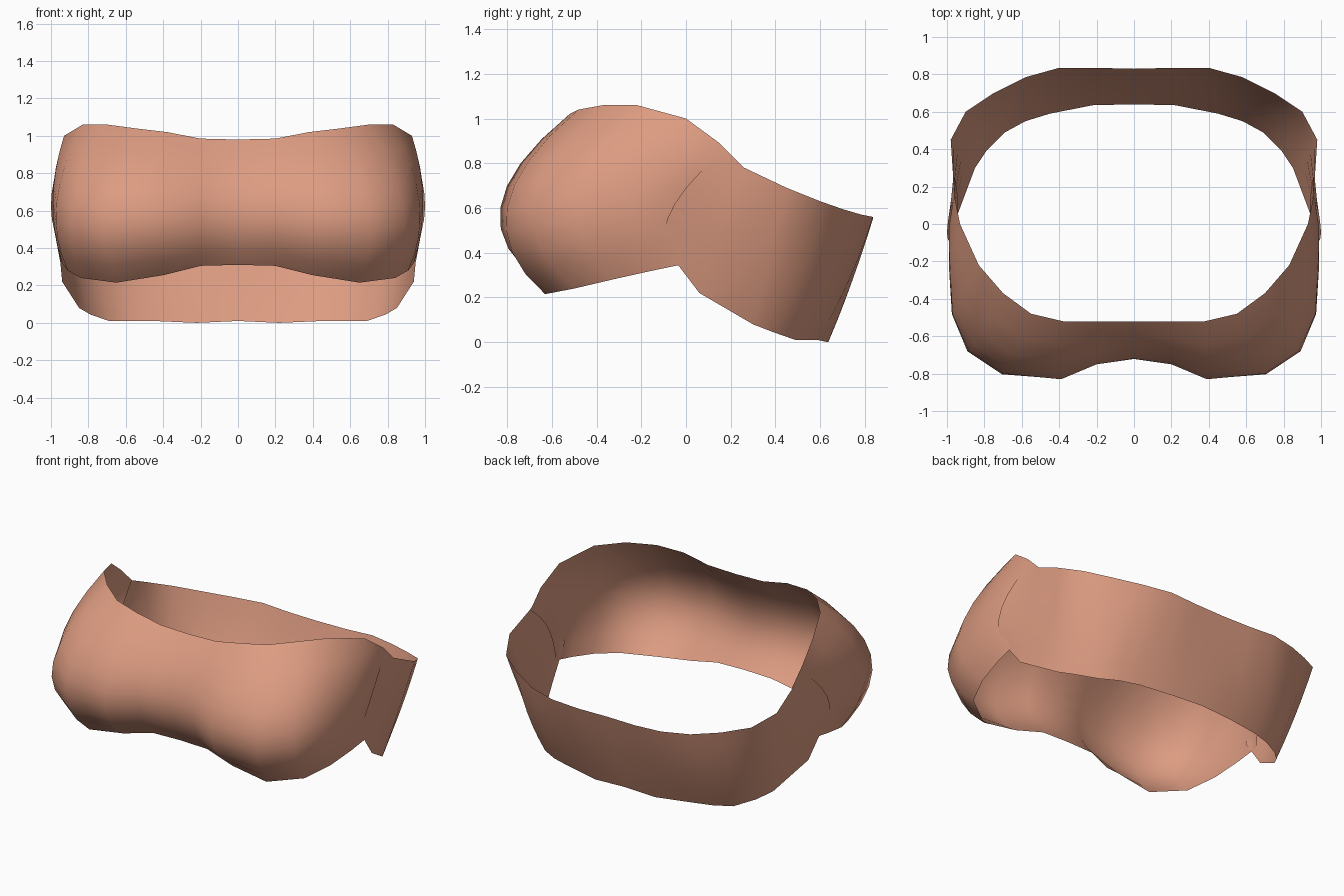
import bpy, bmesh
from mathutils import Vector

if "Cube" in bpy.data.objects:
    bpy.data.objects.remove(bpy.data.objects["Cube"])

mat = bpy.data.materials.new("salmon_fabric")
mat.diffuse_color = (0.72, 0.33, 0.22, 1)
mat.use_nodes = True
mat.node_tree.nodes["Principled BSDF"].inputs["Base Color"].default_value = mat.diffuse_color


def panel(name, columns, rows, flip):
    """Cloth panel: each column is a curve through bottom, middle and top points."""
    bm = bmesh.new()
    grid = []
    for b, m, t in columns:
        b, m, t = Vector(b), Vector(m), Vector(t)
        col = []
        for i in range(rows + 1):
            s = i / rows
            p = b * (1 - s) * (1 - 2 * s) + m * 4 * s * (1 - s) + t * s * (2 * s - 1)
            col.append(bm.verts.new(p))
        grid.append(col)
    for a, c in zip(grid, grid[1:]):
        for i in range(rows):
            f = [a[i], c[i], c[i + 1], a[i + 1]]
            bm.faces.new(f[::-1] if flip else f)
    # mirrored left half
    geom = bm.verts[:] + bm.edges[:] + bm.faces[:]
    bmesh.ops.mirror(bm, geom=geom, axis='X', merge_dist=0.0005)
    bmesh.ops.recalc_face_normals(bm, faces=bm.faces)
    front = max(bm.faces, key=lambda f: abs(f.calc_center_median().y))
    if front.normal.y * front.calc_center_median().y < 0:
        bmesh.ops.reverse_faces(bm, faces=bm.faces)
    me = bpy.data.meshes.new(name)
    bm.to_mesh(me)
    bm.free()
    me.materials.append(mat)
    for p in me.polygons:
        p.use_smooth = True
    ob = bpy.data.objects.new(name, me)
    bpy.context.collection.objects.link(ob)
    return ob


# front panel: two rounded cups wrapping back to the side seam
panel("front_panel", [
    ((0, -.61, .31), (0, -.72, .62), (0, -.52, .98)),
    ((.2, -.61, .305), (.2, -.75, .62), (.2, -.52, .985)),
    ((.4, -.63, .255), (.39, -.83, .60), (.38, -.52, 1.02)),
    ((.65, -.63, .215), (.70, -.80, .60), (.55, -.48, 1.04)),
    ((.84, -.50, .24), (.88, -.68, .62), (.70, -.37, 1.06)),
    ((.91, -.33, .28), (.97, -.48, .64), (.83, -.22, 1.06)),
    ((.94, -.15, .32), (.99, -.22, .65), (.93, 0, 1.0)),
    ((.95, -.03, .345), (.99, -.05, .63), (.96, .15, .89)),
    ((.95, .01, .35), (.94, .10, .60), (.96, .26, .78)),
], 8, False)

# back panel: tilted band, its ends overlapping the front at the sides
panel("back_panel", [
    ((0, .64, .01), (0, .745, .28), (0, .83, .55)),
    ((.22, .635, .0), (.22, .745, .28), (.21, .835, .55)),
    ((.45, .59, .01), (.43, .73, .28), (.40, .835, .56)),
    ((.58, .55, .01), (.60, .68, .29), (.58, .785, .57)),
    ((.69, .49, .01), (.74, .61, .30), (.75, .70, .595)),
    ((.79, .39, .045), (.85, .50, .33), (.90, .60, .63)),
    ((.85, .30, .08), (.92, .37, .38), (.98, .45, .69)),
    ((.94, .06, .22), (.96, .15, .50), (.965, .26, .78)),
    ((.96, -.10, .43), (1.0, -.05, .62), (.965, .14, .83)),
], 6, True)
